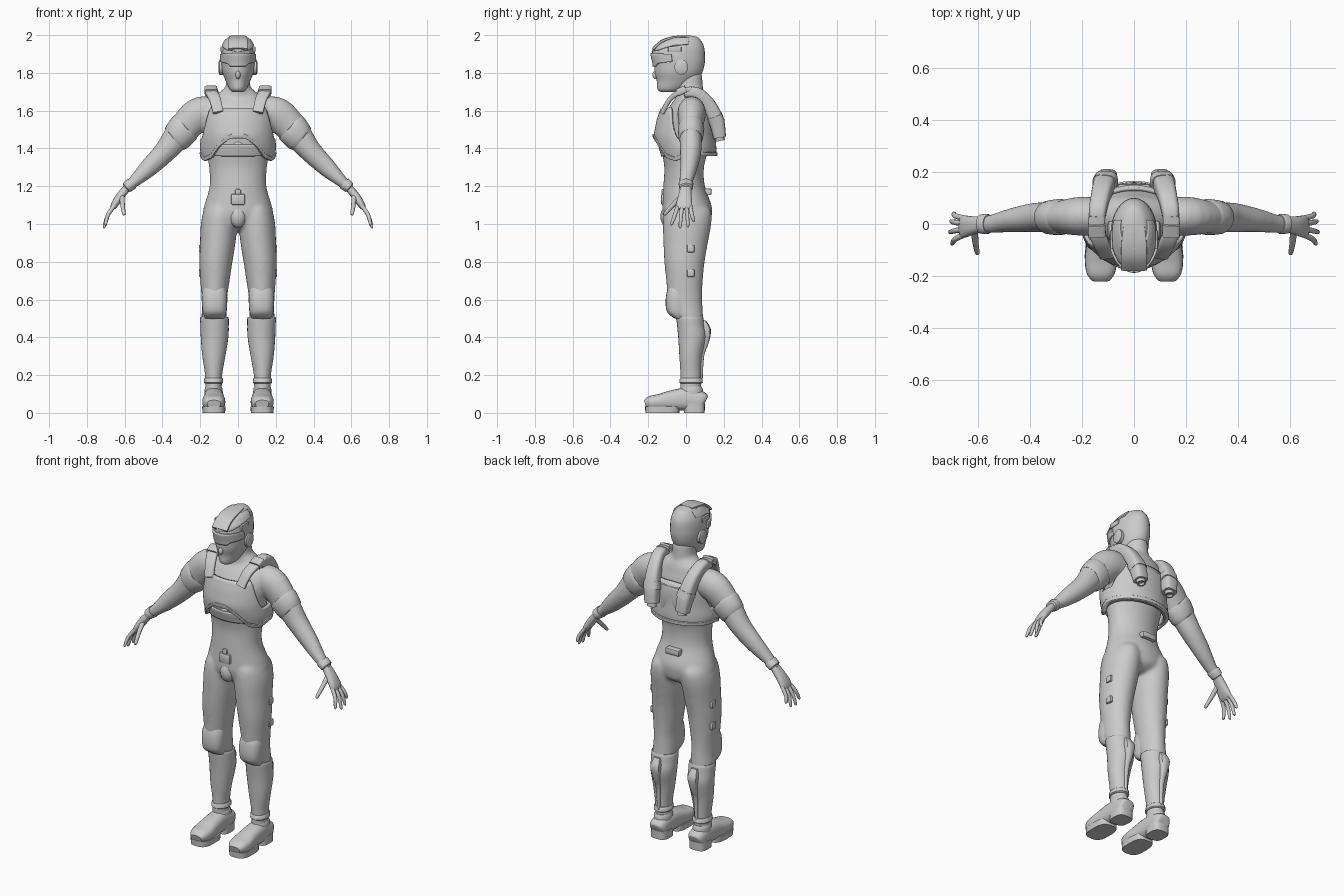
import bpy, bmesh, math
from mathutils import Vector

grey = bpy.data.materials.new("suit grey")
grey.diffuse_color = (0.6, 0.6, 0.6, 1)


def finish(bm, name, mirror=False, angle=40):
    """Turn a bmesh into a smooth-shaded object."""
    bmesh.ops.recalc_face_normals(bm, faces=bm.faces)
    mesh = bpy.data.meshes.new(name)
    bm.to_mesh(mesh)
    bm.free()
    mesh.materials.append(grey)
    ob = bpy.data.objects.new(name, mesh)
    bpy.context.collection.objects.link(ob)
    bpy.ops.object.select_all(action='DESELECT')
    ob.select_set(True)
    bpy.context.view_layer.objects.active = ob
    bpy.ops.object.shade_smooth_by_angle(angle=math.radians(angle))
    if mirror:
        ob.modifiers.new("mirror", 'MIRROR').use_mirror_merge = False
    return ob


def spline(rows, steps):
    """Catmull-Rom interpolation of rows of numbers."""
    out = []
    for i in range(len(rows) - 1):
        a, b, c, d = (rows[max(0, min(len(rows) - 1, i + k))] for k in (-1, 0, 1, 2))
        for s in range(steps):
            t = s / steps
            out.append([q + 0.5 * t * (r - p + t * (2*p - 5*q + 4*r - s4 + t * (3*(q - r) + s4 - p)))
                        for p, q, r, s4 in zip(a, b, c, d)])
    return out + [list(rows[-1])]


def add_tube(bm, rows, ref=(1, 0, 0), axis=None, n=24, power=2.0, steps=4):
    """Loft oval rings; each row is x, y, z, half width along ref, half depth."""
    pts = spline(rows, steps)
    rings = []
    for i, p in enumerate(pts):
        t = Vector(axis) if axis else Vector(pts[min(i + 1, len(pts) - 1)][:3]) - Vector(pts[max(i - 1, 0)][:3])
        t.normalize()
        u = Vector(ref) - t * t.dot(Vector(ref))
        u.normalize()
        v = t.cross(u)
        ring = []
        for k in range(n):
            c, s = math.cos(math.tau * k / n), math.sin(math.tau * k / n)
            c, s = (math.copysign(abs(w) ** (2 / power), w) for w in (c, s))
            ring.append(bm.verts.new(Vector(p[:3]) + u * c * max(p[3], .002) + v * s * max(p[4], .002)))
        rings.append(ring)
    for lo, hi in zip(rings, rings[1:]):
        for k in range(n):
            bm.faces.new((lo[k], lo[(k + 1) % n], hi[(k + 1) % n], hi[k]))
    bm.faces.new(rings[0][::-1])
    bm.faces.new(rings[-1])


def tube(name, rows, mirror=True, **kw):
    bm = bmesh.new()
    add_tube(bm, rows, **kw)
    return finish(bm, name, mirror)


def lerp(table, t):
    """Piecewise linear lookup; returns the value columns."""
    if t <= table[0][0]:
        return table[0][1:]
    for a, b in zip(table, table[1:]):
        if t <= b[0]:
            f = (t - a[0]) / (b[0] - a[0])
            return [p + (q - p) * f for p, q in zip(a[1:], b[1:])]
    return table[-1][1:]


def shell(name, rows, bottom, top, amax=180, off=0.0, thick=.015, rise=None):
    """Plate wrapped on a lofted form; angle 0 faces front, edges vary with angle."""
    bm = bmesh.new()
    n, m, cols = 72, 8, []
    for i in range(n + 1):
        deg = -amax + 2 * amax * i / n
        lo = lerp(bottom, abs(deg))[0]
        hi = lo + rise if rise else lerp(top, abs(deg))[0]
        a, col = math.radians(deg), []
        for j in range(m + 1):
            z = lo + (hi - lo) * j / m
            cy, rx, ry = lerp(rows, z)
            col.append(bm.verts.new(((rx + off) * math.sin(a), cy - (ry + off) * math.cos(a), z)))
        cols.append(col)
    for a, b in zip(cols, cols[1:]):
        for j in range(m):
            bm.faces.new((a[j], b[j], b[j + 1], a[j + 1]))
    if amax == 180:
        bmesh.ops.remove_doubles(bm, verts=bm.verts, dist=1e-5)
    ob = finish(bm, name)
    mod = ob.modifiers.new("thickness", 'SOLIDIFY')
    mod.thickness, mod.offset = thick, 0
    return ob


def box(name, loc, size, mirror=False, bevel=.006):
    bm = bmesh.new()
    bmesh.ops.create_cube(bm, size=1)
    for v in bm.verts:
        v.co = Vector(loc) + Vector(a * b for a, b in zip(v.co, size))
    bmesh.ops.bevel(bm, geom=bm.edges[:], offset=bevel, segments=2, affect='EDGES', profile=.5)
    return finish(bm, name, mirror)


def ball(name, loc, size, mirror=False):
    bm = bmesh.new()
    bmesh.ops.create_uvsphere(bm, u_segments=20, v_segments=12, radius=1)
    for v in bm.verts:
        v.co = Vector(loc) + Vector(a * b for a, b in zip(v.co, size))
    return finish(bm, name, mirror)


UP = (0, 0, 1)

# Bodysuit: torso, neck, legs and arms fused into one smooth skin
suit = bmesh.new()
torso = [(.97, .01, .06, .07), (1.0, .01, .15, .115), (1.05, .007, .185, .13), (1.1, .005, .178, .13),
         (1.2, -.01, .15, .11), (1.3, -.01, .153, .105), (1.4, -.005, .17, .125), (1.5, 0, .18, .135),
         (1.58, .01, .19, .12), (1.64, .02, .17, .095), (1.68, .03, .12, .075), (1.72, .02, .07, .065)]
add_tube(suit, [(0, cy, z, rx, ry) for z, cy, rx, ry in torso], axis=UP, n=40)
add_tube(suit, [(0, .03, 1.62, .09, .08), (0, .02, 1.7, .068, .073), (0, .015, 1.8, .06, .07)], axis=UP)
leg = [(.125, .03, .45, .06, .06), (.127, .018, .5, .066, .073), (.125, 0, .56, .067, .088),
       (.125, -.006, .62, .069, .092), (.122, -.008, .7, .078, .097), (.117, -.008, .8, .088, .107),
       (.107, -.002, .9, .094, .118), (.1, .006, 1.0, .097, .128), (.095, .008, 1.07, .086, .124),
       (.09, 0, 1.12, .06, .09)]
arm = [(.13, .03, 1.59, .07, .08), (.21, .03, 1.58, .075, .09), (.3, .025, 1.49, .06, .08),
       (.38, .025, 1.39, .057, .061), (.47, .015, 1.3, .046, .05), (.55, 0, 1.225, .036, .032),
       (.6, 0, 1.185, .03, .022)]
for s in (1, -1):
    add_tube(suit, [(s * r[0],) + r[1:] for r in leg], axis=UP)
    add_tube(suit, [(s * r[0],) + r[1:] for r in arm], ref=(0, 1, 0))
body = finish(suit, "bodysuit")
mod = body.modifiers.new("fuse", 'REMESH')
mod.mode, mod.voxel_size, mod.use_smooth_shade = 'VOXEL', .01, True
mod = body.modifiers.new("soften", 'SMOOTH')
mod.factor, mod.iterations = .5, 6

# Head
head = [(1.70, -.095, .03, .04), (1.715, -.08, .046, .072), (1.76, -.05, .066, .105), (1.8, -.04, .082, .125),
        (1.85, -.035, .089, .134), (1.9, -.04, .09, .14), (1.94, -.035, .083, .13), (1.97, -.02, .065, .1),
        (1.99, -.01, .043, .07), (1.998, -.01, .02, .03)]
tube("head", [(0, cy, z, rx, ry) for z, cy, rx, ry in head], mirror=False, axis=UP, n=32)
ball("nose", (0, -.162, 1.79), (.013, .016, .022))
shell("visor", head, [(0, 1.835), (25, 1.835), (35, 1.85), (75, 1.86)], [(0, 1.905), (75, 1.9)], 75, .004, .01)
shell("helmet_cap", head, [(0, 1.912), (40, 1.92), (75, 1.945), (110, 1.95)], [(0, 1.985), (110, 1.985)], 110, .003, .008)
tube("helmet_crest", [(0, -.175, 1.925, .05, .008), (0, -.13, 1.966, .05, .008), (0, -.07, 1.987, .048, .007),
                      (0, .0, 1.993, .04, .006)], mirror=False, power=5)
box("helmet_side_plate", (.085, -.06, 1.925), (.014, .07, .03), True, .004)
tube("earpiece", [(.07, -.025, 1.83, .036, .04), (.097, -.025, 1.83, .036, .04), (.102, -.025, 1.83, .026, .03)],
     axis=(1, 0, 0), ref=(0, 1, 0), steps=1)

# Chest armour with arched lower edge, arm openings and raised trim
chest = [(1.33, .01, .182, .14), (1.4, .002, .194, .152), (1.47, -.008, .19, .156), (1.55, 0, .186, .148),
         (1.62, .003, .18, .127)]
hem = [(0, 1.455), (12, 1.455), (28, 1.415), (46, 1.35), (65, 1.335), (90, 1.36), (180, 1.36)]
neckline = [(0, 1.61), (40, 1.61), (52, 1.62), (64, 1.52), (76, 1.45), (105, 1.45), (130, 1.59), (180, 1.6)]
shell("chest_armour", chest, hem, neckline)
shell("armour_trim", chest, hem, None, off=.006, rise=.02)
shell("back_band", chest, [(0, 1.36)], [(0, 1.42)], 180, -.012, .01).hide_render = False
ball("sternum_boss", (0, -.11, 1.41), (.036, .03, .038))

# Shoulder straps and twin back pods
tube("shoulder_strap", [(.105, -.125, 1.59, .028, .012), (.122, -.085, 1.66, .03, .013),
                        (.143, -.03, 1.7, .032, .014), (.142, .03, 1.715, .032, .014)], power=4)
tube("strap_buckle", [(.142, -.045, 1.695, .034, .02), (.144, 0, 1.715, .034, .02)], power=5, steps=1)
tube("back_pod", [(.144, -.01, 1.69, .03, .022), (.14, .05, 1.695, .034, .032), (.126, .115, 1.64, .038, .036),
                  (.112, .16, 1.55, .042, .04), (.102, .178, 1.46, .038, .034)], power=3.2)
tube("pod_collar", [(.115, .15, 1.575, .046, .042), (.107, .165, 1.535, .046, .042)], power=3.2, steps=1)
tube("pod_nozzle", [(.103, .176, 1.47, .026, .024), (.1, .182, 1.44, .026, .024), (.1, .182, 1.44, .018, .016),
                    (.101, .18, 1.452, .016, .014)], steps=1, axis=(0, .2, -1))
box("harness_plate", (0, .14, 1.5), (.13, .03, .15), bevel=.012)

# Belt fittings and thigh plates
box("belt_buckle", (0, -.118, 1.13), (.075, .03, .06), bevel=.01)
box("buckle_tab", (0, -.118, 1.17), (.03, .025, .03))
ball("groin_guard", (0, -.095, 1.04), (.045, .04, .06))
box("rear_belt_plate", (0, .115, 1.17), (.09, .04, .035))
for z in (.74, .87):
    box("thigh_plate", (.197, .025, z), (.02, .04, .04), True)

# Sleeve band and wrist cuff
tube("sleeve_band", [(.275, .027, 1.515, .064, .082), (.285, .027, 1.505, .07, .087), (.325, .025, 1.457, .065, .08),
                     (.335, .025, 1.447, .058, .07)], ref=(0, 1, 0), steps=2)
tube("wrist_cuff", [(.56, 0, 1.218, .036, .031), (.565, 0, 1.213, .039, .034), (.59, 0, 1.193, .037, .03),
                    (.594, 0, 1.19, .03, .022)], ref=(0, 1, 0), steps=1)

# Hands
tube("palm", [(.585, 0, 1.195, .028, .02), (.625, -.006, 1.145, .036, .022), (.655, -.01, 1.1, .043, .018),
              (.667, -.01, 1.078, .036, .01)], ref=(0, 1, 0), power=2.4)
for i, (y0, y1, x1, z1) in enumerate([(-.041, -.075, .7, .995), (-.02, -.031, .708, .98),
                                      (.002, .01, .704, .985), (.022, .04, .694, 1.012)]):
    tube("finger_%d" % (i + 1), [(.652, y0, 1.1, .011, .011), (.688, (y0 + y1) / 2, 1.05, .0105, .0105),
                                 (x1, y1, z1 + .008, .008, .008), (x1, y1, z1, .003, .003)], ref=(0, 1, 0), n=12)
tube("thumb", [(.615, -.02, 1.15, .014, .014), (.611, -.07, 1.1, .012, .012), (.604, -.11, 1.055, .009, .009),
               (.602, -.116, 1.048, .003, .003)], ref=(1, 0, 0), n=12)

# Knee pads
tube("knee_pad", [(.124, -.03, .5, .05, .03), (.124, -.044, .53, .062, .054), (.124, -.046, .58, .067, .062),
                  (.124, -.042, .64, .065, .06), (.123, -.04, .685, .05, .045)], axis=UP, power=2.5)

# Boots: shaft, ankle cuff, calf fin, foot and split sole
tube("boot_shaft", [(.129, .025, .1, .043, .054), (.129, .025, .2, .045, .054), (.128, .025, .3, .061, .06),
                    (.124, .033, .4, .073, .074), (.124, .026, .46, .075, .073), (.125, .02, .505, .075, .071),
                    (.125, .02, .506, .063, .062)], axis=UP, n=28)
tube("ankle_cuff", [(.129, .027, .155, .046, .055), (.129, .027, .16, .051, .062), (.129, .027, .18, .05, .06),
                    (.129, .027, .185, .046, .055)], axis=UP, steps=1)
tube("calf_fin", [(.126, .078, .17, .008, .01), (.125, .082, .3, .013, .014), (.124, .1, .37, .02, .02),
                  (.124, .11, .44, .03, .022), (.124, .095, .49, .02, .01)], axis=UP, n=12, power=3)
tube("ankle", [(.129, .03, .07, .048, .062), (.129, .03, .12, .048, .06), (.129, .028, .14, .042, .054)], axis=UP)
tube("foot", [(.128, .1, .055, .035, .035), (.128, .08, .062, .05, .052), (.128, 0, .072, .053, .06),
              (.128, -.08, .066, .056, .052), (.128, -.14, .058, .061, .042), (.128, -.19, .054, .054, .035),
              (.128, -.217, .048, .035, .02)], power=2.6)
tube("front_sole", [(.128, -.125, 0, .06, .09), (.128, -.125, .035, .062, .092)], axis=UP, power=3, steps=1)
tube("heel", [(.128, .044, 0, .052, .055), (.128, .044, .05, .053, .056)], axis=UP, power=3.2, steps=1)
